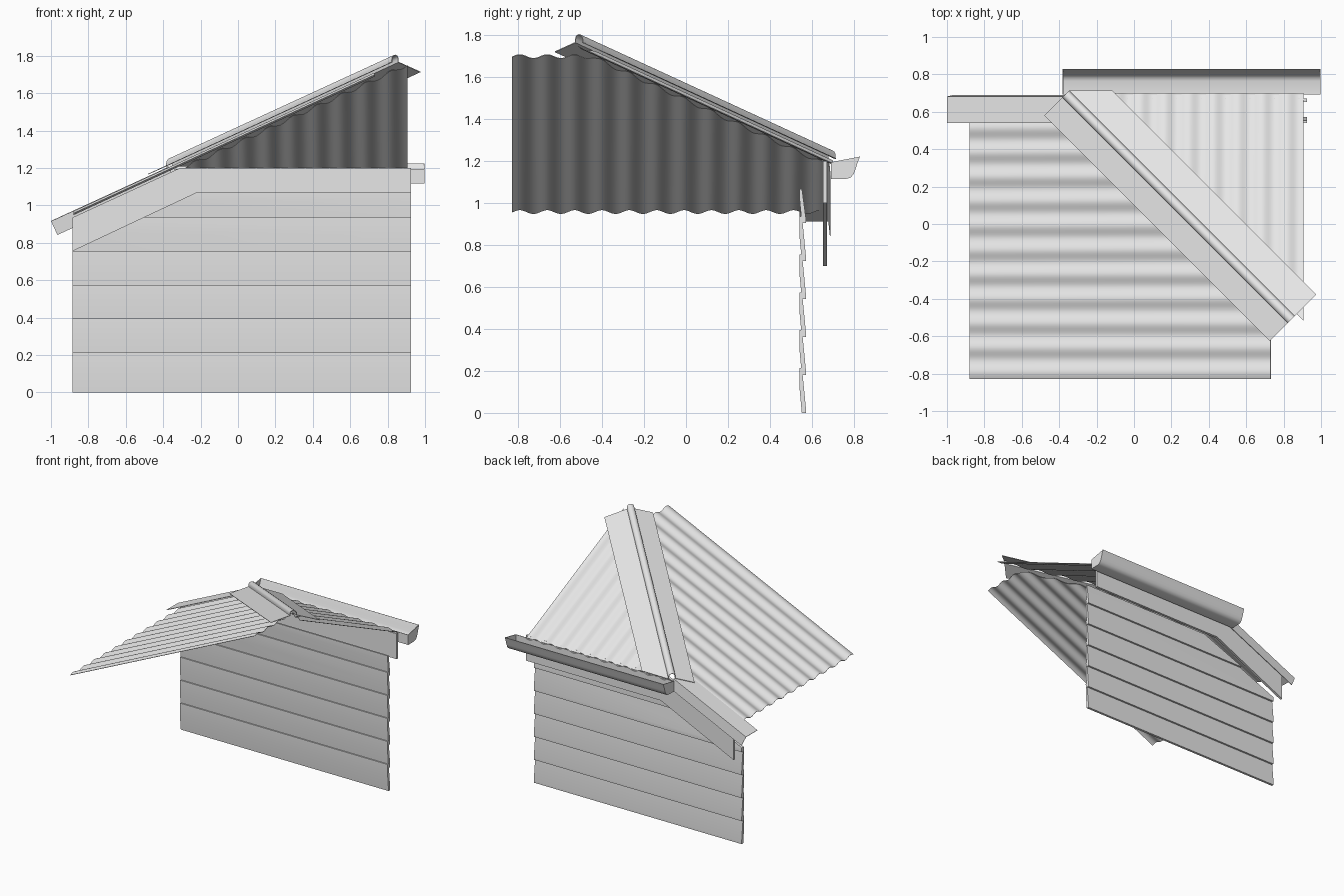
import bpy, bmesh, math
from mathutils import Vector

cube = bpy.data.objects.get("Cube")
if cube:
    bpy.data.objects.remove(cube, do_unlink=True)

SLOPE = 0.46                 # pitch of both roof planes
EAVE = 1.365                 # height of the side roof plane at x = 0
HIP = 0.33                   # the planes meet where x + y = HIP
R2 = math.sqrt(2)
PITCH, WAVE = 0.1305, 0.009  # corrugation

grey = bpy.data.materials.new("light_grey")
grey.use_nodes = True
grey.diffuse_color = (0.8, 0.8, 0.8, 1)
grey.node_tree.nodes["Principled BSDF"].inputs["Base Color"].default_value = (0.8, 0.8, 0.8, 1)


def side_roof(x):
    return EAVE + SLOPE * x


def back_roof(y):
    return EAVE + SLOPE * (HIP - y)


def loft(bm, start, end, closed=False):
    """Join two matching rows of points with quads; cap the ends if closed."""
    a = [bm.verts.new(p) for p in start]
    b = [bm.verts.new(p) for p in end]
    n = len(a)
    for i in range(n if closed else n - 1):
        j = (i + 1) % n
        bm.faces.new((a[i], a[j], b[j], b[i]))
    if closed:
        bm.faces.new(a)
        bm.faces.new(b[::-1])


def trim(bm, point, outward, fill=False):
    """Cut away everything on the outward side of a plane."""
    geom = bm.verts[:] + bm.edges[:] + bm.faces[:]
    cut = bmesh.ops.bisect_plane(bm, geom=geom, plane_co=Vector(point),
                                 plane_no=Vector(outward), clear_outer=True)
    if fill:
        edges = [e for e in cut["geom_cut"] if isinstance(e, bmesh.types.BMEdge)]
        bmesh.ops.holes_fill(bm, edges=edges)


def finish(bm, name, thickness=0.0):
    if thickness:
        bmesh.ops.recalc_face_normals(bm, faces=bm.faces)
        bmesh.ops.solidify(bm, geom=bm.faces[:], thickness=thickness)
    bmesh.ops.recalc_face_normals(bm, faces=bm.faces)
    me = bpy.data.meshes.new(name)
    bm.to_mesh(me)
    bm.free()
    me.materials.append(grey)
    me.shade_smooth()
    me.set_sharp_from_angle(angle=math.radians(35))
    ob = bpy.data.objects.new(name, me)
    bpy.context.collection.objects.link(ob)
    return ob


def ripple(t, phase):
    return WAVE * math.sin(2 * math.pi * (t - phase) / PITCH)


def steps(lo, hi, per_wave=12):
    n = round((hi - lo) / PITCH * per_wave)
    return [lo + (hi - lo) * i / n for i in range(n + 1)]


# Corrugated sheet sloping down to the side
bm = bmesh.new()
ys = steps(-0.83, 0.65)
loft(bm, *[[(x, y, side_roof(x) + ripple(y, 0.48)) for y in ys] for x in (-0.88, 0.73)])
trim(bm, (HIP - 0.05, 0, 0), (1, 1, 0))
finish(bm, "side_roof_sheet", 0.003)

# Corrugated sheet sloping down to the back
bm = bmesh.new()
xs = steps(-0.35, 0.905)
loft(bm, *[[(x, y, back_roof(y) + ripple(x, 0)) for x in xs] for y in (0.70, -0.6)])
trim(bm, (HIP + 0.06, 0, 0), (-1, -1, 0))
finish(bm, "back_roof_sheet", 0.003)

# Hip capping: two wings with a rounded roll between them
roll = 0.026
profile = [(-0.163, -0.028), (-roll, 0.016)]
profile += [(-roll * math.cos(a), 0.028 + roll * math.sin(a))
            for a in [math.pi * i / 10 for i in range(11)]]
profile += [(roll, 0.016), (0.19, -0.036)]


def on_hip(s, w, dz):
    half = HIP / 2
    return (half + (s + w) / R2, half + (w - s) / R2,
            EAVE + SLOPE * (half + s / R2) + dz)


bm = bmesh.new()
loft(bm, *[[on_hip(s, w, dz) for w, dz in profile] for s in (-0.75, 0.955)])
trim(bm, (0, 0.715, 0), (0, 1, 0))
finish(bm, "hip_cap", 0.004)

# Lapped weatherboards, cut off under the roof slope
bm = bmesh.new()
for i in range(6):
    z0 = 0.181 * i
    z1 = min(z0 + 0.213, 1.068)
    section = [(0.552, z0), (0.571, z0), (0.572, z0 + 0.02),
               (0.553, z1), (0.540, z1), (0.541, z0 + 0.12)]
    loft(bm, *[[(x, y, z) for y, z in section] for x in (-0.885, 0.925)], closed=True)
trim(bm, (-0.885, 0.55, 0.758), (-0.47, 0, 1), fill=True)
finish(bm, "weatherboard_wall")

# Fascia that bends down into the sloping barge board
outline = [(-0.885, 0.70), (-0.885, 0.935), (-0.31, 1.2),
           (0.925, 1.2), (0.925, 1.0), (-0.25, 1.0)]
bm = bmesh.new()
loft(bm, *[[(x, y, z) for x, z in outline] for y in (0.652, 0.672)], closed=True)
finish(bm, "fascia_board")

# Angled flashing over the barge, ends cut square to the slope
bm = bmesh.new()
angle = [(0.54, 0.012), (0.682, 0.012), (0.690, -0.07)]
rows = []
for x in (-1.0, -0.37):
    rows.append([(x + (0.012 - d) * 0.42, y, side_roof(x) + 0.012 - (0.012 - d) * 0.91)
                 for y, d in angle])
loft(bm, *rows)
finish(bm, "barge_flashing", 0.004)

# Open gutter along the back eave with closed ends
trough = [(0.692, 1.195), (0.692, 1.116), (0.765, 1.116), (0.785, 1.122),
          (0.799, 1.138), (0.808, 1.160), (0.817, 1.190), (0.829, 1.222)]
bm = bmesh.new()
loft(bm, *[[(x, y, z) for y, z in trough] for x in (-0.382, 0.998)])
finish(bm, "gutter", 0.004)
for name, x in (("gutter_right_end", -0.382), ("gutter_left_end", 0.994)):
    bm = bmesh.new()
    loft(bm, *[[(x + d, y, z) for y, z in trough] for d in (0, 0.004)], closed=True)
    finish(bm, name)
